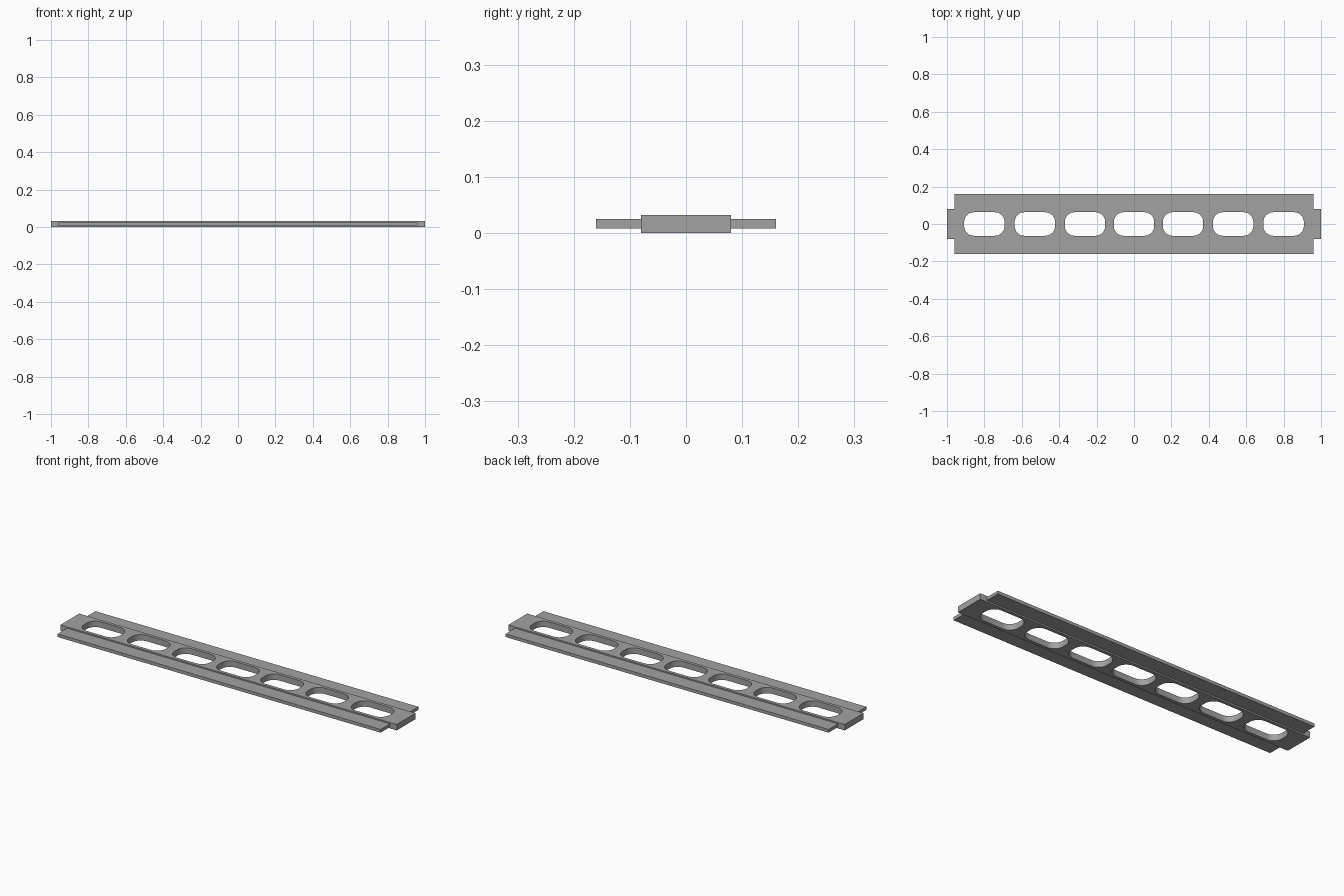
import bpy
from math import cos, sin, pi

if "Cube" in bpy.data.objects:
    bpy.data.objects.remove(bpy.data.objects["Cube"], do_unlink=True)

grey = bpy.data.materials.new("plain grey")
grey.use_nodes = True
COLOUR = (0.36, 0.36, 0.36, 1)
grey.diffuse_color = COLOUR
grey.node_tree.nodes["Principled BSDF"].inputs["Base Color"].default_value = COLOUR


def rectangle(half_x, half_y, x=0, y=0):
    return [(x + sx * half_x, y + sy * half_y)
            for sx, sy in ((1, 1), (-1, 1), (-1, -1), (1, -1))]


def rounded_slot(x, half_x, half_y, radius, steps=8):
    points = []
    for quarter, (cx, cy) in enumerate(rectangle(half_x - radius, half_y - radius, x)):
        for i in range(steps + 1):
            a = (quarter + i / steps) * pi / 2
            points.append((cx + radius * cos(a), cy + radius * sin(a)))
    return points


def plate(name, outlines, bottom, top):
    """Extrude a flat outline; any further outlines inside it become holes."""
    curve = bpy.data.curves.new(name, "CURVE")
    curve.dimensions = "2D"
    curve.fill_mode = "BOTH"
    curve.extrude = (top - bottom) / 2
    for outline in outlines:
        spline = curve.splines.new("POLY")
        spline.points.add(len(outline) - 1)
        for point, (x, y) in zip(spline.points, outline):
            point.co = (x, y, 0, 1)
        spline.use_cyclic_u = True
    obj = bpy.data.objects.new(name, curve)
    obj.location.z = (top + bottom) / 2
    bpy.context.collection.objects.link(obj)
    curve.materials.append(grey)
    bpy.ops.object.select_all(action="DESELECT")
    obj.select_set(True)
    bpy.context.view_layer.objects.active = obj
    bpy.ops.object.convert(target="MESH")
    bpy.ops.object.shade_smooth_by_angle(angle=pi / 6)


# Thick centre bar with a row of seven rounded slots
slots = [rounded_slot(x, 0.108, 0.063, 0.052)
         for x in (-0.8, -0.53, -0.262, 0, 0.262, 0.53, 0.8)]
plate("centre_bar", [rectangle(1, 0.08)] + slots, 0, 0.032)

# Thinner, slightly shorter flange along each long side
for name, side in (("front_flange", -1), ("back_flange", 1)):
    plate(name, [rectangle(0.96, 0.04, y=side * 0.12)], 0.008, 0.025)
